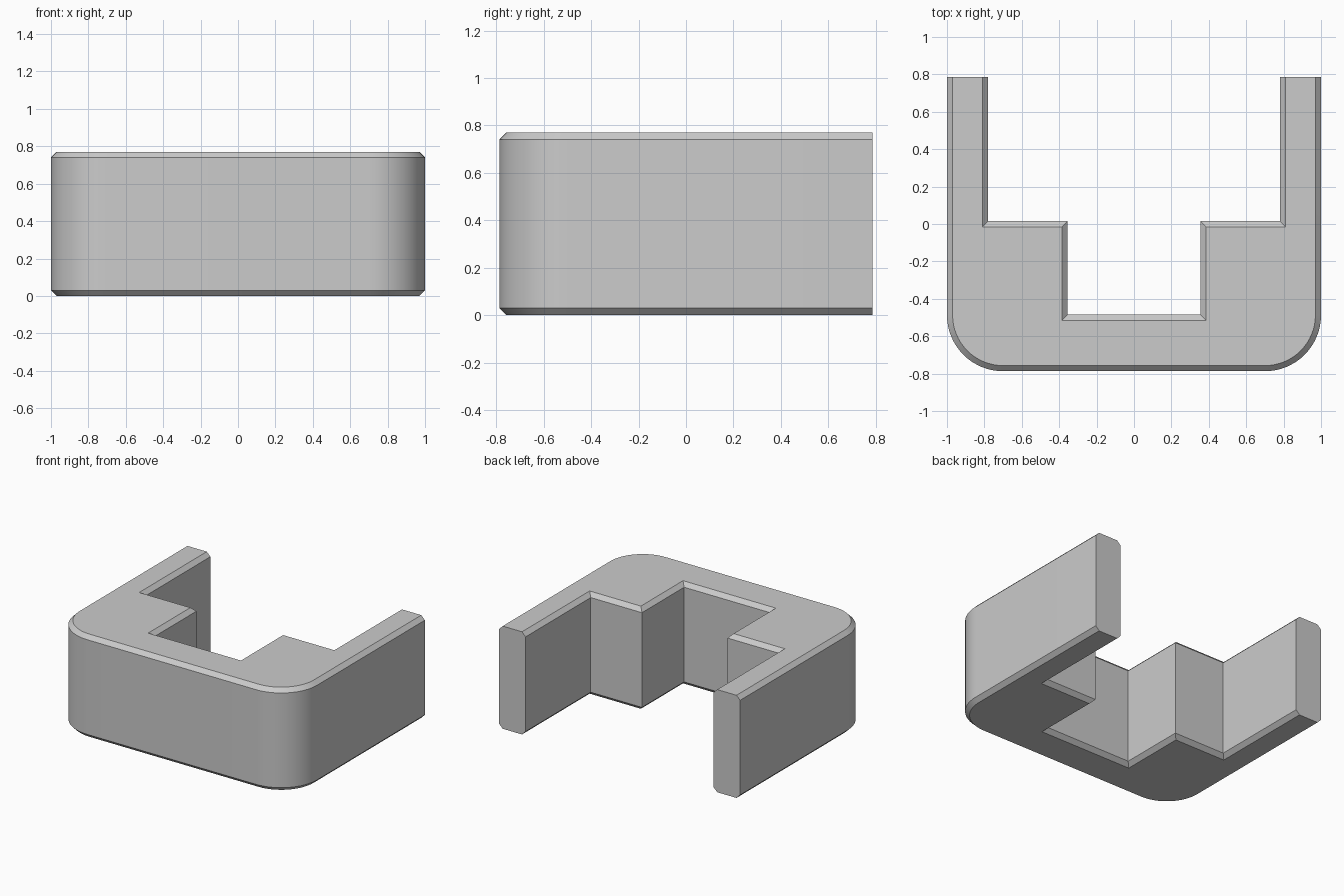
import bpy, bmesh, math

if "Cube" in bpy.data.objects:
    bpy.data.objects.remove(bpy.data.objects["Cube"])

HEIGHT, CHAMFER, BACK = 0.77, 0.03, 0.787
RADIUS, SEGMENTS = 0.30, 16


def outline(d):
    """Right half of the U-shaped plan, inset by d, mirrored to a full loop."""
    half = []
    # rounded outer front corner, front to side
    for i in range(SEGMENTS + 1):
        a = -math.pi / 2 + i * math.pi / 2 / SEGMENTS
        half.append((1 - RADIUS + (RADIUS - d) * math.cos(a),
                     -BACK + RADIUS + (RADIUS - d) * math.sin(a)))
    # flat arm end, stepped recess
    half += [(1 - d, BACK), (0.78 + d, BACK), (0.78 + d, 0.015 - d),
             (0.355 + d, 0.015 - d), (0.355 + d, -0.485 - d)]
    return half + [(-x, y) for x, y in reversed(half)]


# Stack the outlines: chamfered bottom, straight walls, chamfered top
bm = bmesh.new()
levels = [(0, CHAMFER), (CHAMFER, 0), (HEIGHT - CHAMFER, 0), (HEIGHT, CHAMFER)]
loops = [[bm.verts.new((x, y, z)) for x, y in outline(d)] for z, d in levels]
for low, high in zip(loops, loops[1:]):
    n = len(low)
    for i in range(n):
        j = (i + 1) % n
        bm.faces.new((low[i], low[j], high[j], high[i]))
bm.faces.new(loops[0][::-1])
bm.faces.new(loops[-1])
bmesh.ops.recalc_face_normals(bm, faces=bm.faces)

mesh = bpy.data.meshes.new("stepped_bracket")
bm.to_mesh(mesh)
bm.free()
bracket = bpy.data.objects.new("stepped_bracket", mesh)
bpy.context.collection.objects.link(bracket)

# Plain grey body
grey = bpy.data.materials.new("light_grey")
grey.diffuse_color = (0.6, 0.6, 0.6, 1)
grey.use_nodes = True
grey.node_tree.nodes["Principled BSDF"].inputs["Base Color"].default_value = grey.diffuse_color
mesh.materials.append(grey)

# Smooth round corners, sharp chamfers
bpy.context.view_layer.objects.active = bracket
bracket.select_set(True)
bpy.ops.object.shade_smooth_by_angle(angle=math.radians(30))
